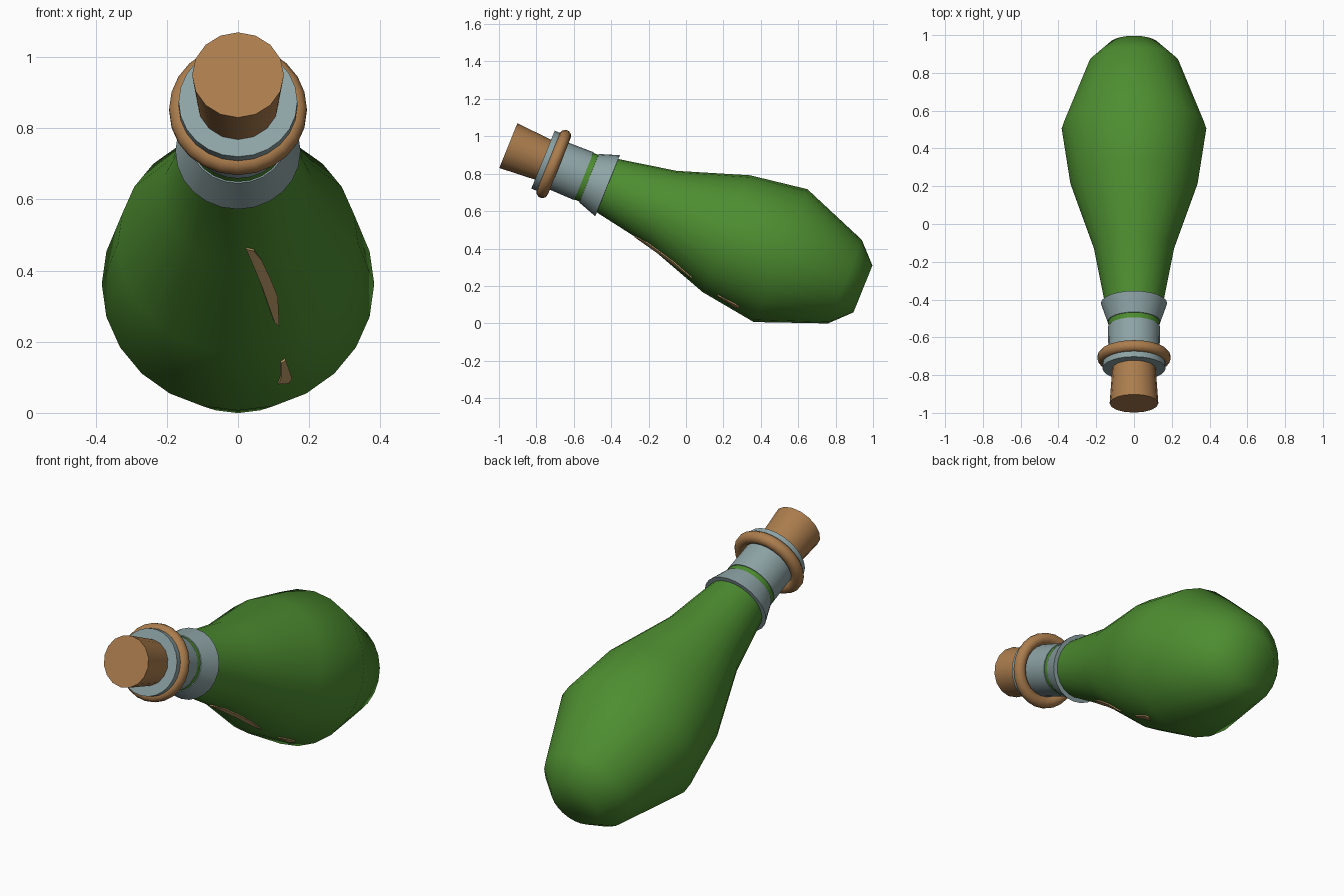
import bpy, bmesh, math
from mathutils import Vector, Matrix
from mathutils.bvhtree import BVHTree

if "Cube" in bpy.data.objects:
    bpy.data.objects.remove(bpy.data.objects["Cube"])

# Bottle axis: runs from cork (front, high) to base (back, low), tilted 22 degrees
A = math.radians(22)
D = Vector((0, math.cos(A), -math.sin(A)))
U = Vector((0, math.sin(A), math.cos(A)))
ORIGIN = Vector((0, -0.95, 0.95))


def material(name, rgb):
    m = bpy.data.materials.new(name)
    m.diffuse_color = (*rgb, 1)
    m.use_nodes = True
    m.node_tree.nodes["Principled BSDF"].inputs["Base Color"].default_value = m.diffuse_color
    return m


green = material("bottle green", (0.075, 0.27, 0.03))
cork_brown = material("cork brown", (0.41, 0.205, 0.075))
grey = material("blue grey", (0.27, 0.37, 0.38))
tan = material("label tan", (0.56, 0.36, 0.15))


def finish(name, bm, mat, angle=50):
    bmesh.ops.recalc_face_normals(bm, faces=bm.faces[:])
    me = bpy.data.meshes.new(name)
    bm.to_mesh(me)
    bm.free()
    ob = bpy.data.objects.new(name, me)
    bpy.context.collection.objects.link(ob)
    me.materials.append(mat)
    bpy.ops.object.select_all(action='DESELECT')
    ob.select_set(True)
    bpy.context.view_layer.objects.active = ob
    bpy.ops.object.shade_smooth_by_angle(angle=math.radians(angle))
    return ob


def lathe(name, profile, mat, sides=24, ring=False, angle=50):
    """Revolve (distance along axis, radius) points; ring=True closes the profile loop."""
    bm = bmesh.new()
    loops = []
    for t, r in profile:
        loops.append([bm.verts.new(ORIGIN + D * t + r * (
            Vector((math.sin(a), 0, 0)) + U * math.cos(a)))
            for a in (2 * math.pi * i / sides for i in range(sides))])
    pairs = list(zip(loops, loops[1:]))
    if ring:
        pairs.append((loops[-1], loops[0]))
    else:
        bm.faces.new(loops[0])
        bm.faces.new(loops[-1])
    for p, q in pairs:
        for i in range(sides):
            j = (i + 1) % sides
            bm.faces.new((p[i], p[j], q[j], q[i]))
    return finish(name, bm, mat, angle)


# Glass body
body = lathe("bottle_body", [(0.40, 0.132), (0.47, 0.136), (0.573, 0.154), (0.885, 0.212),
                             (1.257, 0.337), (1.57, 0.383), (1.941, 0.241), (2.045, 0.135)], green)

# Neck tube and the lip disc
lathe("neck", [(0.22, 0.134), (0.436, 0.138)], grey)
lathe("lip_disc", [(0.20, 0.167), (0.235, 0.167)], grey)

# Flared collar where neck meets body
lathe("collar", [(0.465, 0.130), (0.466, 0.140), (0.572, 0.176), (0.573, 0.145)], grey, ring=True, angle=30)

# Rope ring round the lip
lathe("lip_ring", [(0.262 + 0.032 * math.cos(k * math.pi / 5), 0.163 + 0.032 * math.sin(k * math.pi / 5))
                   for k in range(10)], cork_brown, ring=True)

# Tapered cork
lathe("cork", [(0.0, 0.129), (0.23, 0.113)], cork_brown, sides=16)

# Label slivers on the underside, laid on the body surface from front outlines (x, z)
bvh = BVHTree.FromObject(body, bpy.context.evaluated_depsgraph_get())
outlines = {
    "label_strip": [(0.022, 0.465), (0.045, 0.46), (0.065, 0.432), (0.09, 0.38),
                    (0.11, 0.33), (0.114, 0.245), (0.10, 0.26), (0.065, 0.36)],
    "label_scrap": [(0.12, 0.145), (0.132, 0.153), (0.142, 0.125), (0.15, 0.10),
                    (0.14, 0.087), (0.112, 0.085), (0.12, 0.105)],
}
for name, pts in outlines.items():
    bm = bmesh.new()
    top, low = [], []
    for x, z in pts:
        hit, n, _, _ = bvh.ray_cast(Vector((x, -2, z)), Vector((0, 1, 0)))
        top.append(bm.verts.new(hit + n * 0.006))
        low.append(bm.verts.new(hit - n * 0.003))
    bm.faces.new(top)
    bm.faces.new(low)
    for i in range(len(pts)):
        j = (i + 1) % len(pts)
        bm.faces.new((top[i], top[j], low[j], low[i]))
    bmesh.ops.triangulate(bm, faces=[f for f in bm.faces if len(f.verts) > 4])
    finish(name, bm, tan, 30)
